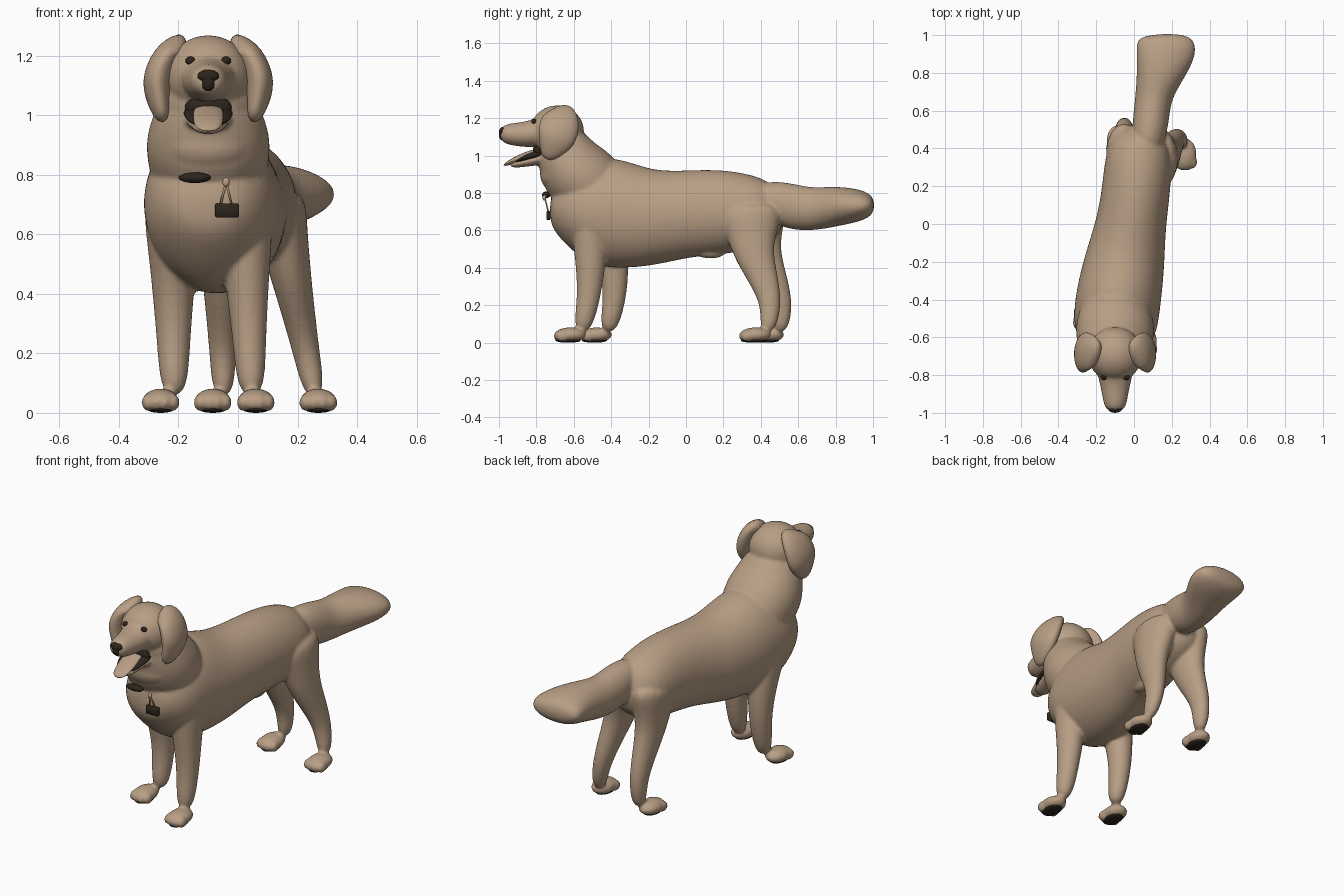
import bpy, bmesh, math
from mathutils import Vector, Matrix

cube = bpy.data.objects.get("Cube")
if cube:
    bpy.data.objects.remove(cube)

HEAD_X = -.1  # centre line of the head and chest


def material(name, red, green, blue):
    colour = (red, green, blue, 1)
    mat = bpy.data.materials.new(name)
    mat.use_nodes = True
    mat.diffuse_color = colour
    mat.node_tree.nodes["Principled BSDF"].inputs["Base Color"].default_value = colour
    return mat


TAN = material("tan coat", .48, .345, .235)
DARK = material("dark brown", .025, .018, .012)


def loft(bm, stations, sides=16):
    """Closed tube through (x, y, z, half width, half depth) stations."""
    points = [Vector(station[:3]) for station in stations]
    last = len(points) - 1
    rings = []
    for i, (*_, width, depth) in enumerate(stations):
        tangent = (points[min(i + 1, last)] - points[max(i - 1, 0)]).normalized()
        side = (Vector((1, 0, 0)) - tangent * tangent.x).normalized()
        up = tangent.cross(side)
        angles = [math.tau * k / sides for k in range(sides)]
        rings.append([bm.verts.new(points[i] + side * width * math.cos(angle) + up * depth * math.sin(angle))
                      for angle in angles])
    faces = [bm.faces.new(rings[0]), bm.faces.new(rings[-1])]
    for ring, following in zip(rings, rings[1:]):
        for k in range(sides):
            faces.append(bm.faces.new((ring[k - 1], ring[k], following[k], following[k - 1])))
    bmesh.ops.recalc_face_normals(bm, faces=faces)


def head_loft(bm, stations):
    """Tube on the head's centre line, from (y, z, half width, half depth)."""
    loft(bm, [(HEAD_X, *station) for station in stations])


def ball(bm, centre, radii):
    place = Matrix.Translation(centre) @ Matrix.Diagonal((*radii, 1))
    bmesh.ops.create_uvsphere(bm, u_segments=16, v_segments=10, radius=1, matrix=place)


def finish(bm, name, mat, rounded=True):
    mesh = bpy.data.meshes.new(name)
    bm.to_mesh(mesh)
    bm.free()
    mesh.materials.append(mat)
    mesh.shade_smooth()
    obj = bpy.data.objects.new(name, mesh)
    bpy.context.collection.objects.link(obj)
    if rounded:
        subdivision = obj.modifiers.new("round", "SUBSURF")
        subdivision.levels = subdivision.render_levels = 2
    return obj


def mirror(obj):
    """Repeat a part across the head's centre line."""
    obj.data.transform(Matrix.Translation((-HEAD_X, 0, 0)))
    obj.location.x = HEAD_X
    obj.modifiers.new("mirror", "MIRROR")


def leg(coat, name, top_x, ankle_x, splay, path_y, depth, depth_taper):
    """Tapering leg with evenly spaced joints, a toed paw and a dark sole."""
    top, ankle, width, width_taper = .75, .05, .11, .8
    stations = []
    for i, y in enumerate(path_y):
        t = i / (len(path_y) - 1)
        stations.append((top_x + (ankle_x - top_x) * t, y, top + (ankle - top) * t,
                         width * width_taper ** i, depth * depth_taper ** i))
    loft(coat, stations)
    paw_x, paw_y = ankle_x + splay, path_y[-1] - .06
    ball(coat, (paw_x, paw_y, .042), (.063, .088, .04))
    for k in (-1.5, -.5, .5, 1.5):
        ball(coat, (paw_x + k * .028, paw_y - .06 + abs(k) * .012, .035), (.023, .036, .03))
    sole = bmesh.new()
    ball(sole, (paw_x, paw_y - .01, .012), (.045, .068, .012))
    finish(sole, name + "_sole", DARK, rounded=False)


# Trunk, swinging sideways from rump to chest
coat = bmesh.new()
loft(coat, [(.06, .51, .72, .08, .1), (.03, .43, .7, .18, .19), (.015, .2, .7, .185, .235),
            (-.015, 0, .69, .187, .235), (-.05, -.2, .66, .22, .265), (-.09, -.43, .7, .235, .315),
            (-.1, -.57, .71, .225, .25), (-.1, -.67, .71, .17, .16), (-.1, -.73, .71, .09, .08)])
ball(coat, (.03, .13, .48), (.04, .08, .03))

# Tail
loft(coat, [(.06, .36, .8, .08, .08), (.09, .54, .73, .1, .13), (.1, .67, .71, .095, .118),
            (.14, .8, .73, .13, .11), (.175, .93, .735, .172, .09), (.17, 1.01, .735, .14, .05)])

# Neck ruff, skull and cheeks
head_loft(coat, [(-.42, .74, .18, .17), (-.52, .85, .21, .2), (-.6, .92, .215, .2),
                 (-.65, 1.02, .18, .16), (-.68, 1.12, .13, .12)])
ball(coat, (HEAD_X, -.67, .9), (.16, .115, .105))
ball(coat, (HEAD_X, -.69, 1.13), (.15, .15, .14))
ball(coat, (HEAD_X, -.67, 1.04), (.16, .13, .125))

# Muzzle and lower jaw
head_loft(coat, [(-.72, 1.14, .11, .09), (-.82, 1.115, .09, .075),
                 (-.9, 1.112, .07, .065), (-1, 1.118, .056, .05)])
head_loft(coat, [(-.7, 1, .1, .05), (-.8, .98, .075, .03), (-.95, .945, .045, .02)])

# Legs, placed in mid stride
leg(coat, "left_front", .02, .045, .015, (-.49, -.51, -.51, -.52, -.56), .13, .78)
leg(coat, "right_front", -.22, -.215, -.045, (-.46, -.42, -.38, -.38, -.42), .13, .78)
leg(coat, "left_hind", .12, .26, .01, (.34, .35, .36, .42, .46, .43), .2, .73)
leg(coat, "right_hind", -.055, -.05, -.035, (.36, .38, .4, .47, .52, .5), .2, .73)

# Fuse the limbs into one soft skin
skin = finish(coat, "coat", TAN)
fuse = skin.modifiers.new("fuse", "REMESH")
fuse.mode = "VOXEL"
fuse.voxel_size = .009
fuse.use_smooth_shade = True
skin.modifiers.new("soften", "SMOOTH").iterations = 6

# Ears
ears = bmesh.new()
loft(ears, [(-.03, -.68, 1.24, .04, .06), (.03, -.67, 1.23, .045, .1), (.075, -.68, 1.12, .056, .115),
            (.07, -.71, 1.05, .04, .085), (.05, -.75, .98, .02, .03)])
mirror(finish(ears, "ears", TAN))

# Eyes
eyes = bmesh.new()
ball(eyes, (HEAD_X + .06, -.812, 1.183), (.017, .014, .014))
mirror(finish(eyes, "eyes", DARK, rounded=False))

# Nose, wide above and narrow below
nose = bmesh.new()
ball(nose, (HEAD_X, -.976, 1.13), (.038, .024, .024))
ball(nose, (HEAD_X, -.98, 1.11), (.025, .02, .03))
finish(nose, "nose", DARK, rounded=False)

# Mouth lining with lower lips, and tongue
mouth = bmesh.new()
ball(mouth, (HEAD_X, -.79, 1.025), (.082, .03, .045))
head_loft(mouth, [(-.74, 1.02, .09, .025), (-.83, 1, .085, .024), (-.92, .965, .058, .01)])
finish(mouth, "mouth_lining", DARK)
tongue = bmesh.new()
head_loft(tongue, [(-.75, 1.035, .045, .015), (-.87, 1, .055, .02), (-.98, .945, .045, .01)])
finish(tongue, "tongue", TAN)

# Collar piece, tag and its cord
collar = bmesh.new()
ball(collar, (-.145, -.748, .79), (.055, .022, .018))
finish(collar, "collar", DARK, rounded=False)
tag = bmesh.new()
bmesh.ops.create_cube(tag, size=1, matrix=Matrix.Translation((-.037, -.735, .68))
                      @ Matrix.Diagonal((.08, .022, .048, 1)))
finish(tag, "tag", DARK, rounded=False).modifiers.new("edge", "BEVEL").width = .004
cord = bmesh.new()
for x in (-.06, -.02):
    loft(cord, [(-.04, -.755, .775, .004, .004), (x, -.735, .695, .004, .004)], sides=8)
ball(cord, (-.04, -.757, .775), (.012, .01, .016))
finish(cord, "tag_cord", TAN, rounded=False)
